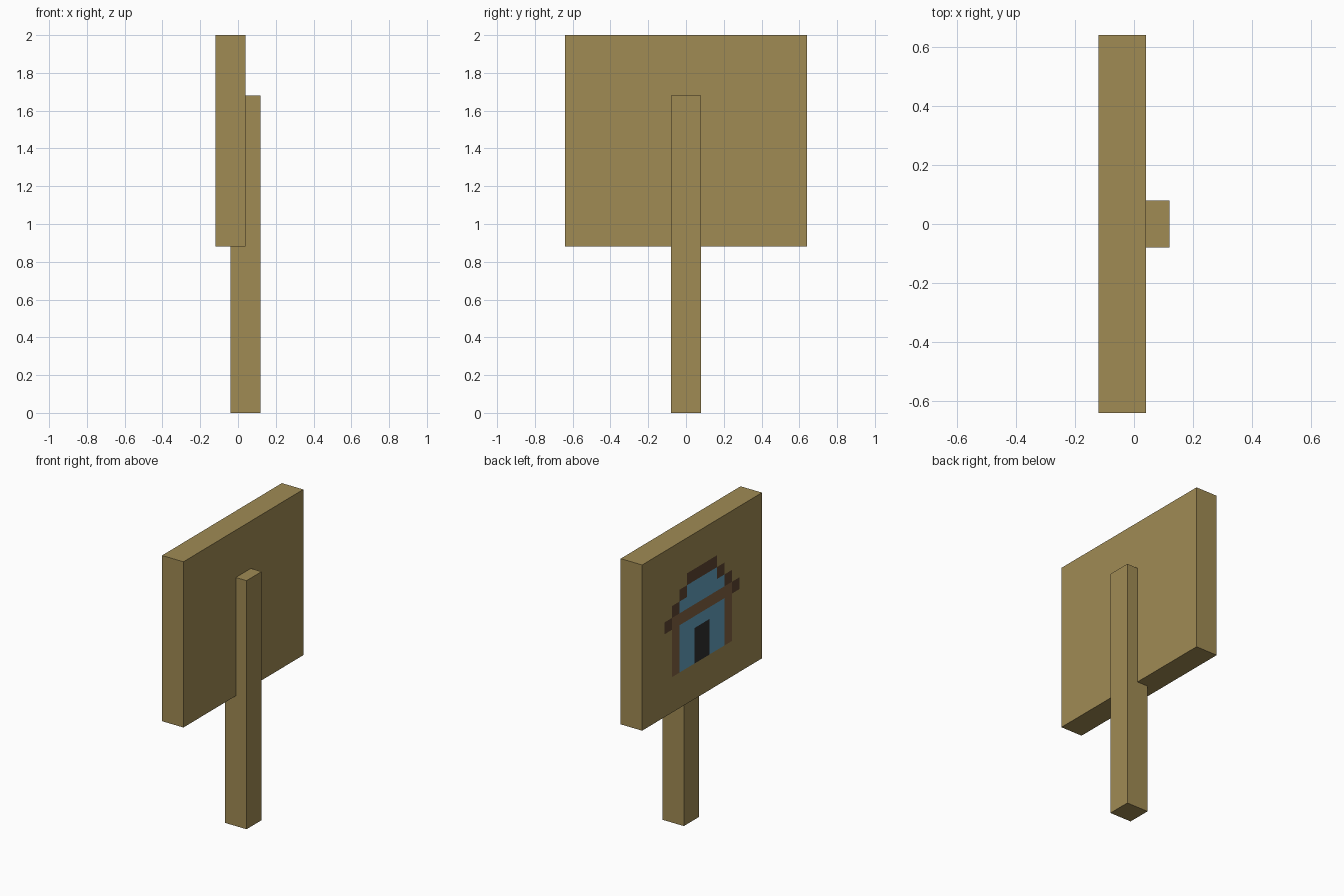
import bpy
import bmesh
from mathutils import Vector

if "Cube" in bpy.data.objects:
    bpy.data.objects.remove(bpy.data.objects["Cube"])

U = 0.08  # size of one tile


def linear(c):
    c /= 255
    return c / 12.92 if c <= 0.04045 else ((c + 0.055) / 1.055) ** 2.4


def material(name, r, g, b):
    m = bpy.data.materials.new(name)
    m.diffuse_color = (linear(r), linear(g), linear(b), 1)
    m.use_nodes = True
    m.node_tree.nodes["Principled BSDF"].inputs["Base Color"].default_value = m.diffuse_color
    return m


wood = material("tan wood", 160, 139, 84)
roof = material("dark brown", 95, 70, 49)
beam = material("mid brown", 132, 99, 66)
wall = material("blue", 102, 163, 193)
door = material("near black", 47, 47, 47)


def box(name, lo, hi, mats, paint=None):
    lo, hi = Vector(lo), Vector(hi)
    bm = bmesh.new()
    bmesh.ops.create_cube(bm, size=1)
    for v in bm.verts:
        v.co = (lo + hi) / 2 + v.co * (hi - lo)
    if paint:
        paint(bm)
    me = bpy.data.meshes.new(name)
    bm.to_mesh(me)
    bm.free()
    for m in mats:
        me.materials.append(m)
    ob = bpy.data.objects.new(name, me)
    bpy.context.collection.objects.link(ob)
    return ob


def tile_colour(col, row):
    """Symmetric house picture: d is the column distance from the middle."""
    d = int(abs(col - 7.5))          # 0 in the two middle columns
    if row == 3:
        return 1 if d <= 1 else 0    # ridge
    if 4 <= row <= 6 and d == row - 2:
        return 1                     # stepped eaves
    if row in (4, 5) and d < row - 2:
        return 3                     # gable
    if row == 6 and d <= 3:
        return 2                     # cross beam
    if 7 <= row <= 10 and d <= 3:
        if d == 3:
            return 2                 # corner posts
        return 4 if d == 0 and row >= 8 else 3
    return 0


def paint_house(bm):
    def face_set():
        return [f for f in bm.faces if f.calc_center_median().x < -0.119]

    # cut the sign face into tiles
    cuts = [(Vector((0, 0.64 - U * i, 0)), Vector((0, 1, 0))) for i in range(3, 14)]
    cuts += [(Vector((0, 0, 2 - U * i)), Vector((0, 0, 1))) for i in range(3, 12)]
    for co, no in cuts:
        fs = face_set()
        geom = fs + list({e for f in fs for e in f.edges}) + list({v for f in fs for v in f.verts})
        bmesh.ops.bisect_plane(bm, geom=geom, dist=1e-5, plane_co=co, plane_no=no)
    # colour the tiles by column and row
    for f in face_set():
        c = f.calc_center_median()
        f.material_index = tile_colour(int((0.64 - c.y) / U), int((2 - c.z) / U))


# sign board with the painted house, and its post
box("sign_board", (-0.12, -0.64, 0.88), (0.04, 0.64, 2.0),
    [wood, roof, beam, wall, door], paint_house)
box("post", (-0.04, -0.08, 0), (0.12, 0.08, 1.68), [wood])
